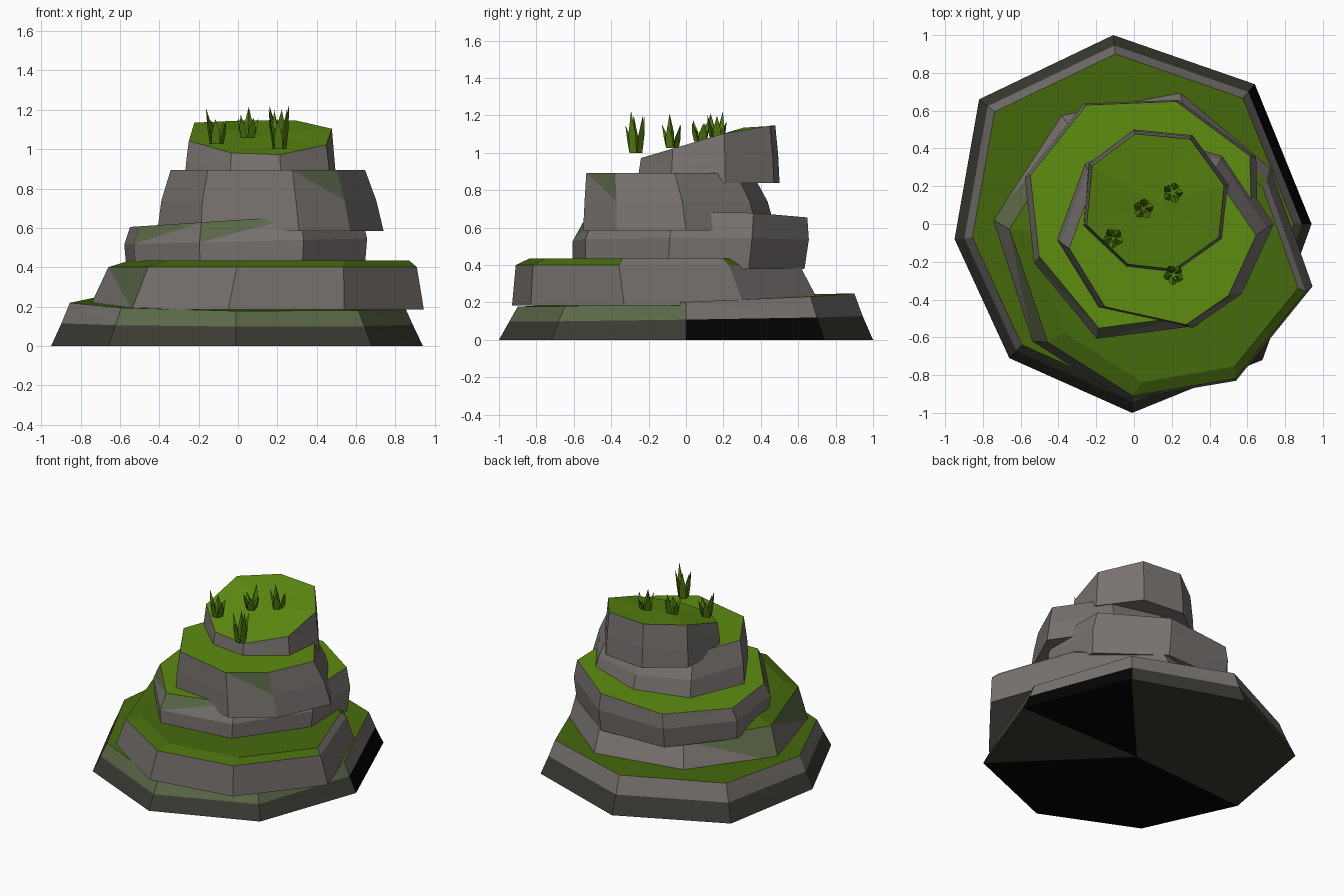
import bpy, bmesh, math, random
from mathutils import Vector

if "Cube" in bpy.data.objects:
    bpy.data.objects.remove(bpy.data.objects["Cube"])

random.seed(4)

def material(name, rgb):
    m = bpy.data.materials.new(name)
    m.diffuse_color = (*rgb, 1)
    m.use_nodes = True
    m.node_tree.nodes["Principled BSDF"].inputs["Base Color"].default_value = m.diffuse_color
    return m

MATS = [material("rock_grey", (0.19, 0.172, 0.163)),
        material("grass_bright", (0.11, 0.262, 0.005)),
        material("grass_dark", (0.062, 0.145, 0.004)),
        material("mossy_rock", (0.105, 0.14, 0.065)),
        material("dark_soil", (0.044, 0.044, 0.034)),
        material("black_soil", (0.001, 0.001, 0.001)),
        material("grass_blade", (0.085, 0.2, 0.005))]
ROCK, GRASS, GRASS_DARK, MOSS, SOIL, BLACK, BLADE = range(7)

def finish(name, bm):
    bmesh.ops.recalc_face_normals(bm, faces=bm.faces)
    me = bpy.data.meshes.new(name)
    bm.to_mesh(me)
    bm.free()
    for m in MATS:
        me.materials.append(m)
    ob = bpy.data.objects.new(name, me)
    bpy.context.collection.objects.link(ob)
    return ob

def tier(name, outline, rings, tilt, top_mat, side_rule, bottom_rule=lambda i: ROCK, cap=9):
    """Loft an irregular octagon through rings of (z, scale, dx, dy); the top ring is tilted."""
    bm = bmesh.new()
    n = len(outline)
    loops = []
    for k, (z, s, dx, dy) in enumerate(rings):
        f = (0, 0.4, 1)[k]
        loops.append([bm.verts.new((x * s + dx, y * s + dy,
                                    min(cap, z + f * (tilt[0] * x + tilt[1] * y))))
                      for x, y in outline])
    # walls, split into triangles for a faceted look
    for row, (a, b) in enumerate(zip(loops, loops[1:])):
        for i in range(n):
            j = (i + 1) % n
            for t, tri in enumerate(((a[i], a[j], b[j]), (a[i], b[j], b[i]))):
                fc = bm.faces.new(tri)
                fc.normal_update()
                nrm = fc.normal.copy()
                mid = fc.calc_center_median()
                if nrm.x * mid.x + nrm.y * mid.y < 0:
                    nrm.negate()
                fc.material_index = side_rule(row, i, t, nrm)
    # fans closing the top and bottom
    for loop, rule in ((loops[0], bottom_rule), (loops[-1], lambda i: top_mat)):
        c = bm.verts.new(sum((v.co for v in loop), Vector()) / n)
        for i in range(n):
            bm.faces.new((loop[i], loop[(i + 1) % n], c)).material_index = rule(i)
    return finish(name, bm)

def base_sides(row, i, t, nrm):
    if row == 0:
        return BLACK if i == 1 else SOIL
    return MOSS if nrm.y < -0.3 and i != 5 else ROCK

def rock_sides(moss_row, moss_sides):
    """Rock walls, grass on the flat rim, moss on the upper triangles of some sides."""
    def rule(row, i, t, nrm):
        if nrm.z > 0.75:
            return GRASS_DARK
        return MOSS if row == moss_row and t == 1 and i in moss_sides else ROCK
    return rule

# base slab with dark soil foot
tier("base_slab",
     [(-.11, 1), (.64, .74), (.94, 0), (.68, -.72), (-.01, -1), (-.66, -.71), (-.95, -.08), (-.82, .66)],
     [(0, 1, 0, 0), (.112, .945, 0, 0), (.212, .9, 0, 0)], (-.01, .035),
     GRASS_DARK, base_sides, lambda i: BLACK if i in (1, 3, 4, 5) else SOIL)

# wide ledge, shifted to the front right and sloping on the left
tier("lower_ledge",
     [(.945, -.33), (.54, -.83), (-.05, -.93), (-.54, -.62), (-.76, .03), (-.4, .6), (.24, .72), (.72, .31)],
     [(.185, 1, 0, 0), (.4, .92, .04, -.055), (.435, .83, .085, -.065)], (0, 0),
     GRASS_DARK, rock_sides(0, (3, 4)))

# middle ledge
tier("middle_ledge",
     [(.66, .35), (.24, .66), (-.27, .64), (-.59, .24), (-.54, -.22), (-.2, -.63), (.34, -.56), (.67, -.1)],
     [(.38, .96, 0, 0), (.53, .98, 0, .01), (.64, .93, 0, .035)], (.06, 0),
     GRASS, rock_sides(1, (4, 5)))

# upper ledge
tier("upper_ledge",
     [(.74, .0), (.57, -.37), (.31, -.55), (-.19, -.44), (-.41, -.08), (-.26, .33), (.1, .48), (.48, .38)],
     [(.585, 1, 0, 0), (.74, .95, 0, -.02), (.893, .86, .01, -.06)], (0, 0),
     GRASS, rock_sides(1, (1,)))

# summit block with a top that slopes to the front
tier("summit_block",
     [(0, .5), (.31, .47), (.5, .21), (.47, -.08), (.22, -.26), (-.04, -.23), (-.27, -.01), (-.24, .32)],
     [(.84, 1, 0, 0), (.93, .98, 0, .003), (1.045, .945, .005, .005)], (0, .28),
     GRASS, rock_sides(1, ()), cap=1.145)

def tuft(name, x, y, z, height):
    """Five tapering three-sided blades fanning outward."""
    bm = bmesh.new()
    start = random.uniform(0, math.tau)
    for k in range(5):
        a = start + k * math.tau / 5
        out = Vector((math.cos(a), math.sin(a), 0))
        side = Vector((-out.y, out.x, 0))
        h = height * (1 if k == 0 else random.uniform(.6, .95))
        o = Vector((x, y, z))
        low = [o + out * .03 + side * .021, o + out * .03 - side * .021, o + out * .008]
        up = Vector((0, 0, h * .45))
        mid = [o + up + out * .042 + side * .021, o + up + out * .042 - side * .021, o + up + out * .02]
        tip = bm.verts.new(o + out * .055 + Vector((0, 0, h)))
        low = [bm.verts.new(p) for p in low]
        mid = [bm.verts.new(p) for p in mid]
        bm.faces.new(low)
        for i in range(3):
            j = (i + 1) % 3
            bm.faces.new((low[i], low[j], mid[j], mid[i]))
            bm.faces.new((mid[i], mid[j], tip))
    for f in bm.faces:
        f.material_index = BLADE
    finish(name, bm)

# grass tufts on the summit
for i, (x, y, z, h) in enumerate([(.05, .08, 1.06, .155), (.205, .165, 1.06, .16),
                                  (-.11, -.075, 1.025, .185), (.21, -.27, 1.0, .225)]):
    tuft(f"grass_tuft_{i + 1}", x, y, z, h)
